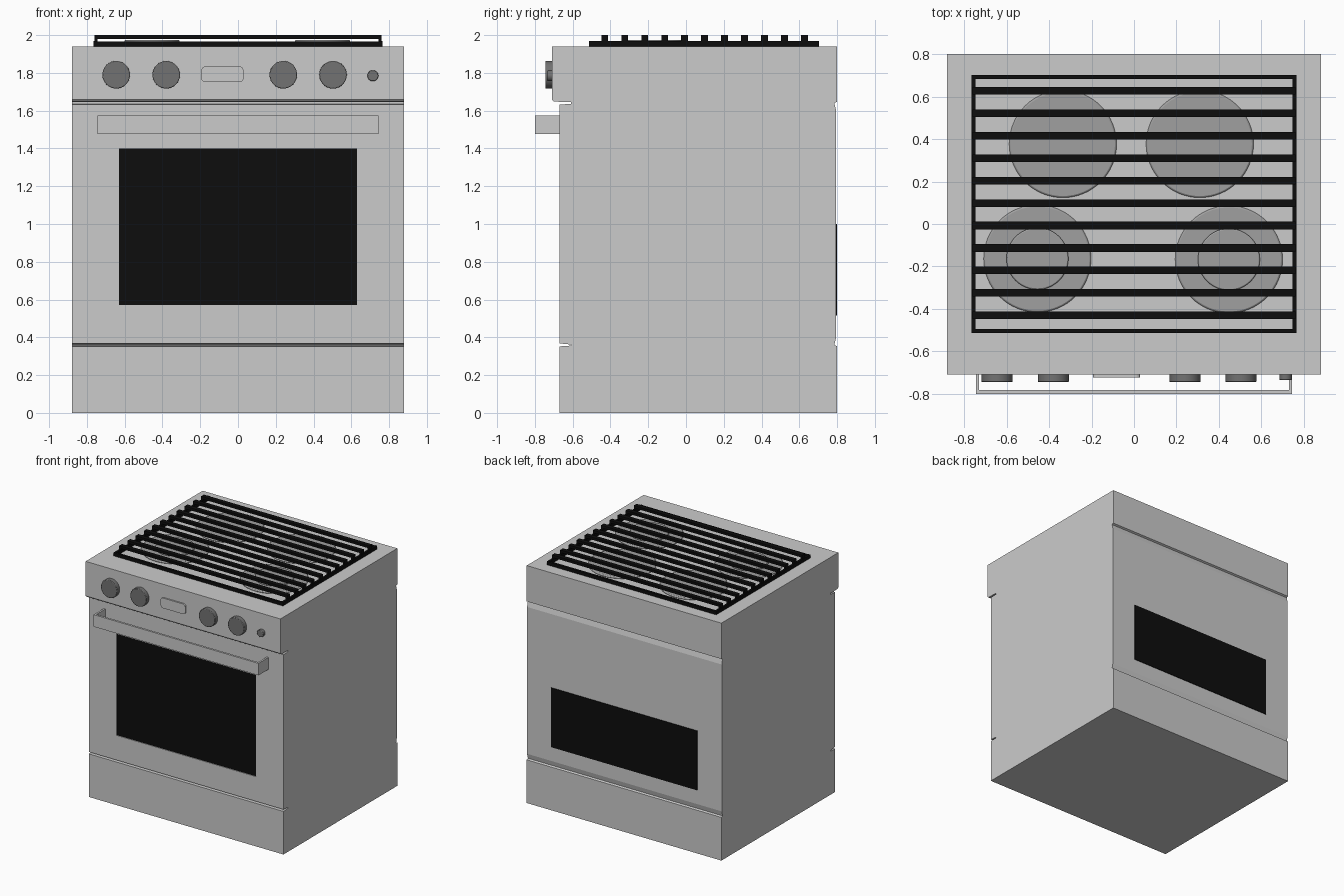
import bpy, bmesh, math

if "Cube" in bpy.data.objects:
    bpy.data.objects.remove(bpy.data.objects["Cube"])


def material(name, v):
    m = bpy.data.materials.new(name)
    m.diffuse_color = (v, v, v, 1)
    m.use_nodes = True
    m.node_tree.nodes["Principled BSDF"].inputs["Base Color"].default_value = m.diffuse_color
    return m


BLACK = material("black_enamel", 0.004)
KNOB = material("knob_grey", 0.17)
BURNER = material("burner_grey", 0.35)


def finish(name, bm, mat=None, bevel=0, segments=2, smooth=False):
    bmesh.ops.recalc_face_normals(bm, faces=bm.faces)
    me = bpy.data.meshes.new(name)
    bm.to_mesh(me)
    bm.free()
    ob = bpy.data.objects.new(name, me)
    bpy.context.collection.objects.link(ob)
    if mat:
        me.materials.append(mat)
    if bevel:
        mod = ob.modifiers.new("bevel", "BEVEL")
        mod.width, mod.segments = bevel, segments
        mod.limit_method = "ANGLE"
    if smooth:
        bpy.ops.object.select_all(action="DESELECT")
        ob.select_set(True)
        bpy.context.view_layer.objects.active = ob
        bpy.ops.object.shade_smooth_by_angle(angle=math.radians(35))
    return ob


def add_box(bm, x0, x1, y0, y1, z0, z1):
    vs = bmesh.ops.create_cube(bm, size=1)["verts"]
    for v in vs:
        v.co = ((x0 + x1) / 2 + v.co.x * (x1 - x0),
                (y0 + y1) / 2 + v.co.y * (y1 - y0),
                (z0 + z1) / 2 + v.co.z * (z1 - z0))


def box(name, dims, mat=None, bevel=0):
    bm = bmesh.new()
    add_box(bm, *dims)
    return finish(name, bm, mat, bevel)


def extrude(name, outline, to3d, vec, mat=None, bevel=0, smooth=False):
    bm = bmesh.new()
    f = bm.faces.new([bm.verts.new(to3d(*p)) for p in outline])
    r = bmesh.ops.extrude_face_region(bm, geom=[f], use_keep_orig=True)
    new = [g for g in r["geom"] if isinstance(g, bmesh.types.BMVert)]
    bmesh.ops.translate(bm, vec=vec, verts=new)
    return finish(name, bm, mat, bevel, smooth=smooth)


def circle(cx, cy, r, n=48):
    return [(cx + r * math.cos(2 * math.pi * i / n),
             cy + r * math.sin(2 * math.pi * i / n)) for i in range(n)]


# Body: side profile with drawer, door and control panel split by grooves
profile = [(-.67, 0), (-.67, .352), (-.61, .356), (-.61, .362), (-.67, .368),
           (-.67, 1.632), (-.61, 1.636), (-.61, 1.645), (-.70, 1.648),
           (-.71, 1.658), (-.71, 1.94), (.80, 1.94), (.80, 1.647),
           (.785, 1.64), (.795, 1.60), (.795, .40), (.785, .36),
           (.80, .353), (.80, 0)]
body = extrude("oven_body", profile, lambda y, z: (-.88, y, z), (1.76, 0, 0))

# Recess for the oven window
cutter = box("window_cutter", (-.63, .63, -.75, -.66, .57, 1.40))
cutter.hide_render = True
cutter.hide_set(True)
cut = body.modifiers.new("window_recess", "BOOLEAN")
cut.object, cut.operation, cut.solver = cutter, "DIFFERENCE", "EXACT"

# Window glass and rear vent panel
box("oven_window", (-.63, .63, -.664, -.658, .57, 1.40), BLACK)
box("rear_panel", (-.66, .66, .79, .80, .515, 1.0), BLACK)

# Door handle: flat bar with two returns
handle = [(-.745, -.665), (-.745, -.80), (.745, -.80), (.745, -.665),
          (.73, -.665), (.73, -.783), (-.73, -.783), (-.73, -.665)]
extrude("door_handle", handle, lambda x, y: (x, y, 1.477), (0, 0, .098))

# Control knobs
for i, (x, z, r, y) in enumerate([(-.645, 1.79, .073, -.745), (-.38, 1.79, .073, -.745),
                                  (.24, 1.79, .073, -.745), (.503, 1.79, .073, -.745),
                                  (.714, 1.785, .029, -.735)]):
    extrude(f"control_knob_{i + 1}", circle(x, z, r, 40),
            lambda a, b: (a, y, b), (0, -.705 - y, 0), KNOB, .004, True)

# Clock display: rounded plate
plate = []
for cx, cz, a0 in [(.008, 1.813, 0), (-.173, 1.813, 90),
                   (-.173, 1.772, 180), (.008, 1.772, 270)]:
    for k in range(5):
        a = math.radians(a0 + k * 22.5)
        plate.append((cx + .021 * math.cos(a), cz + .021 * math.sin(a)))
extrude("clock_display", plate, lambda a, b: (a, -.722, b), (0, .017, 0),
        material("display_grey", .55))

# Burner plates, with raised caps on the front pair
for name, x, y, cap in [("front_left", -.455, -.163, True), ("front_right", .447, -.167, True),
                        ("back_left", -.335, .377, False), ("back_right", .31, .377, False)]:
    extrude("burner_" + name, circle(x, y, .253, 64),
            lambda a, b: (a, b, 1.935), (0, 0, .018), BURNER, .008, True)
    if cap:
        extrude("burner_cap_" + name, circle(x, y, .146),
                lambda a, b: (a, b, 1.95), (0, 0, .024), BURNER, .006, True)

# Grate: low frame
bm = bmesh.new()
for s in (-1, 1):
    xs = sorted((s * .765, s * .747))
    add_box(bm, *xs, -.513, .703, 1.938, 1.968)
for y0, y1 in [(-.513, -.495), (.683, .703)]:
    add_box(bm, -.747, .747, y0, y1, 1.938, 1.966)
finish("grate_frame", bm, BLACK)

# Grate: staple-shaped crossbars standing on the frame
bm = bmesh.new()
for i in range(11):
    y = -.43 + i * .1057
    add_box(bm, -.76, .76, y - .018, y + .018, 1.98, 2.0)
    for s in (-1, 1):
        xs = sorted((s * .76, s * .745))
        add_box(bm, *xs, y - .018, y + .018, 1.966, 1.98)
finish("grate_bars", bm, BLACK)
